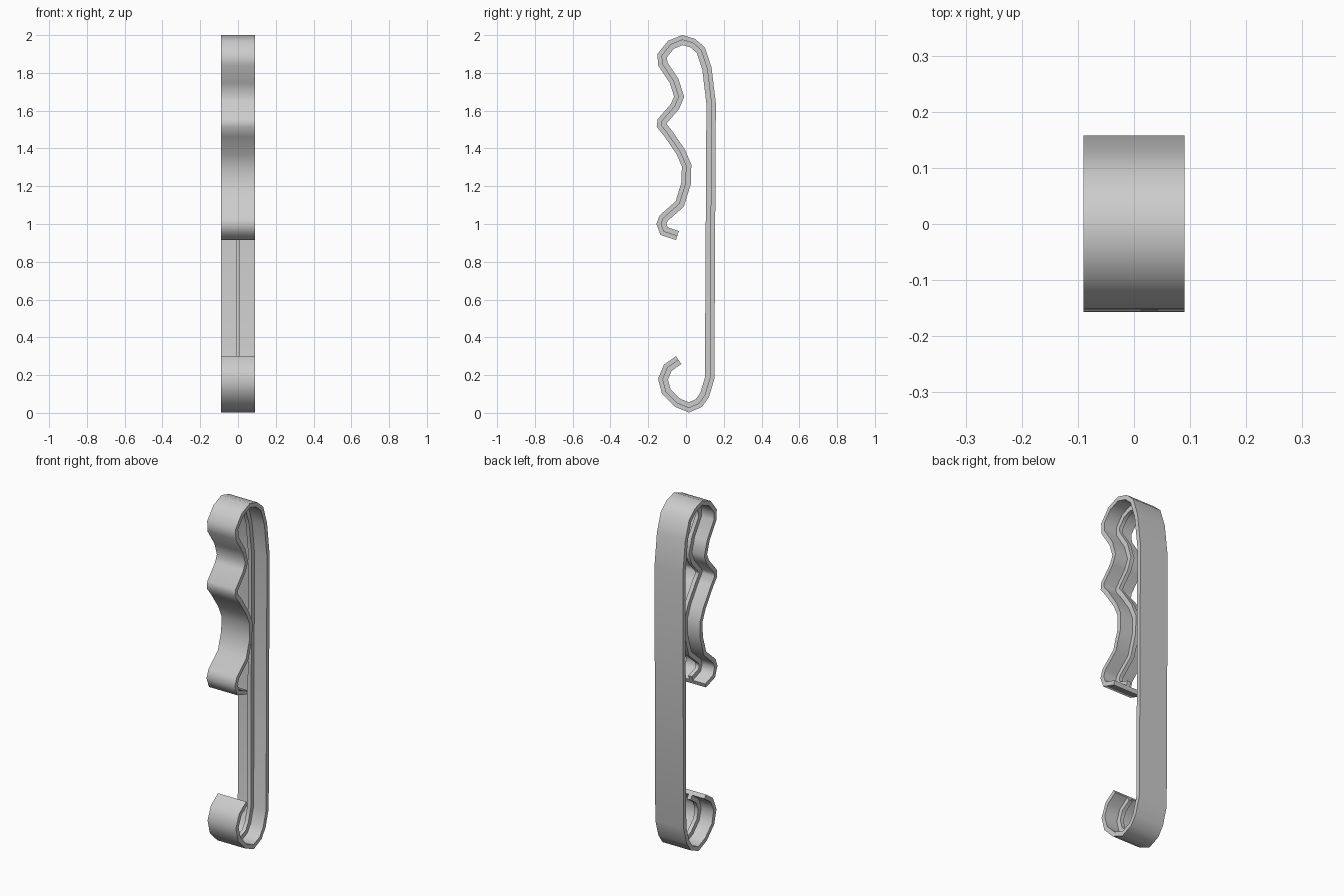
import bpy, bmesh, math
from mathutils import Vector

if "Cube" in bpy.data.objects:
    bpy.data.objects.remove(bpy.data.objects["Cube"])

# Outer side profile (y, z), from the lower hook tip round to the spring tip
path = [Vector(p) for p in [
    (-.053, .30), (-.117, .255), (-.148, .18), (-.127, .10), (-.06, .033),
    (.015, .002), (.085, .032), (.122, .085), (.15, .18), (.158, 1.64),
    (.135, 1.83), (.10, 1.935), (.048, 1.98), (-.02, 2.0), (-.095, 1.97),
    (-.151, 1.90), (-.148, 1.84), (-.085, 1.745), (-.063, 1.675),
    (-.080, 1.635), (-.15, 1.555), (-.155, 1.515), (-.115, 1.465),
    (-.05, 1.37), (-.022, 1.305), (-.024, 1.22), (-.055, 1.12),
    (-.14, 1.045), (-.157, 1.0), (-.135, .942), (-.053, .915)]]

# T section (x, depth inward): wide band with a narrow rib inside
W, R, BAND, DEPTH = .09, .011, .024, .05
section = [(-W, 0), (W, 0), (W, BAND), (R, BAND),
           (R, DEPTH), (-R, DEPTH), (-R, BAND), (-W, BAND)]


def inward(i):
    """Mitred inward offset direction at a path point."""
    segs = []
    for a, b in ((i - 1, i), (i, i + 1)):
        if a >= 0 and b < len(path):
            t = (path[b] - path[a]).normalized()
            segs.append(Vector((-t.y, t.x)))
    n = sum(segs, Vector((0, 0))).normalized()
    return n / max(n.dot(segs[0]), .5)


# Sweep the section along the path
bm = bmesh.new()
rings = []
for i, p in enumerate(path):
    n = inward(i)
    rings.append([bm.verts.new((x, p.x + n.x * d, p.y + n.y * d))
                  for x, d in section])
k = len(section)
for a, b in zip(rings, rings[1:]):
    for j in range(k):
        bm.faces.new((a[j], a[(j + 1) % k], b[(j + 1) % k], b[j]))

# End caps: band and rib in one T-shaped face
bm.faces.new(rings[0][::-1])
bm.faces.new(rings[-1])
bmesh.ops.recalc_face_normals(bm, faces=bm.faces)

mesh = bpy.data.meshes.new("ribbed_clip")
bm.to_mesh(mesh)
bm.free()
clip = bpy.data.objects.new("ribbed_clip", mesh)
bpy.context.collection.objects.link(clip)
bpy.context.view_layer.objects.active = clip
clip.select_set(True)
bpy.ops.object.shade_smooth_by_angle(angle=math.radians(60))
